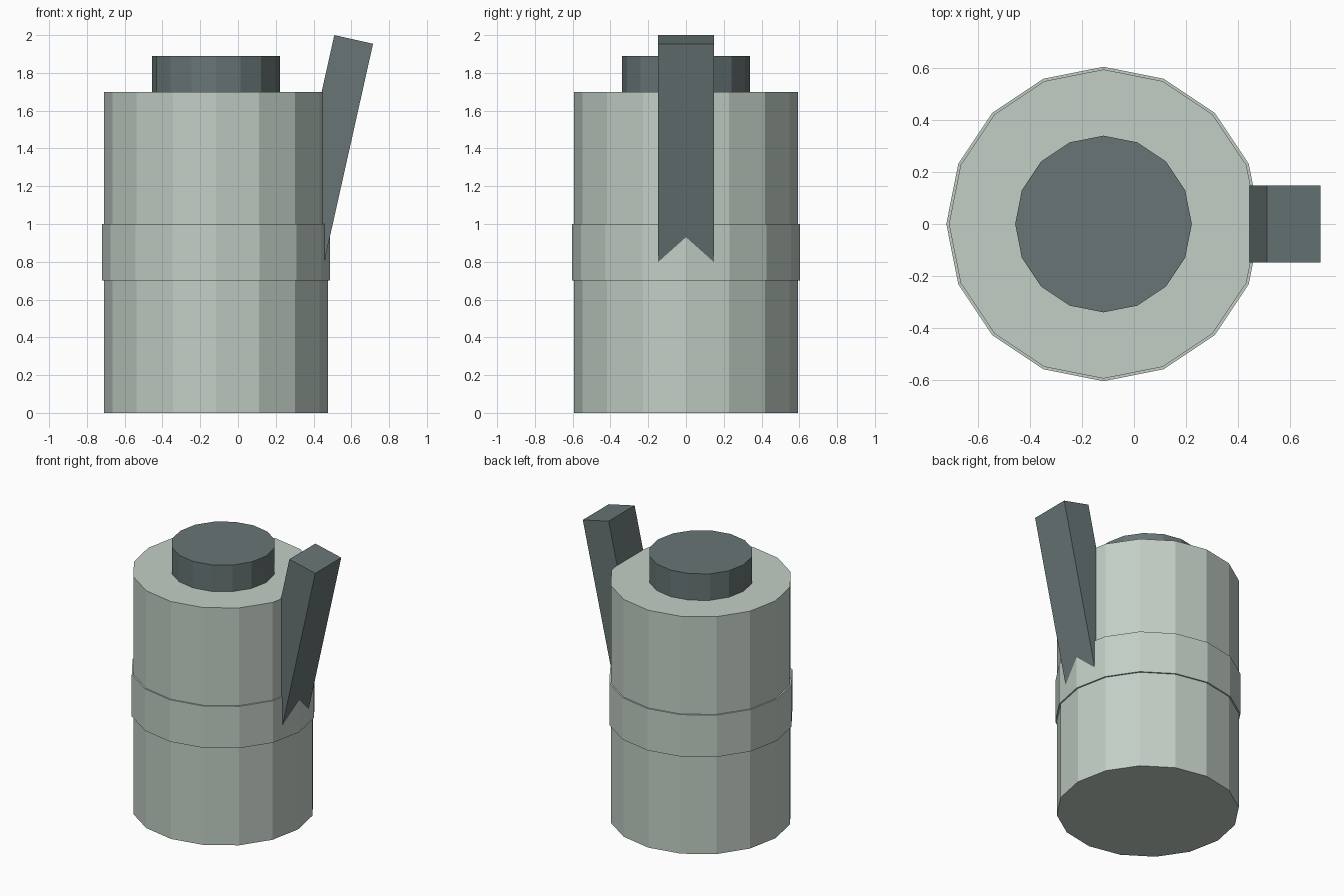
import bpy, bmesh, math
from mathutils import Matrix, Vector

if "Cube" in bpy.data.objects:
    bpy.data.objects.remove(bpy.data.objects["Cube"])

AXIS_X = -0.117   # centre line of the canister
SIDES = 16


def material(name, rgb):
    m = bpy.data.materials.new(name)
    m.diffuse_color = (*rgb, 1.0)
    m.use_nodes = True
    m.node_tree.nodes["Principled BSDF"].inputs["Base Color"].default_value = m.diffuse_color
    return m


def finish(bm, name, mat):
    bmesh.ops.recalc_face_normals(bm, faces=bm.faces[:])
    mesh = bpy.data.meshes.new(name)
    bm.to_mesh(mesh)
    bm.free()
    mesh.materials.append(mat)
    ob = bpy.data.objects.new(name, mesh)
    bpy.context.collection.objects.link(ob)
    return ob


def turned(name, profile, mat):
    """Closed 16-sided solid from (radius, height) points, bottom to top."""
    bm = bmesh.new()
    rings = []
    for r, z in profile:
        rings.append([bm.verts.new((AXIS_X + r * math.cos(math.tau * i / SIDES),
                                    r * math.sin(math.tau * i / SIDES), z))
                      for i in range(SIDES)])
    for low, high in zip(rings, rings[1:]):
        for i in range(SIDES):
            j = (i + 1) % SIDES
            bm.faces.new((low[i], low[j], high[j], high[i]))
    bm.faces.new(rings[0][::-1])
    bm.faces.new(rings[-1])
    return finish(bm, name, mat)


pale = material("pale grey green", (0.54, 0.62, 0.56))
dark = material("dark slate", (0.138, 0.178, 0.178))

# Canister body with a slightly raised band
R, BAND = 0.593, 0.603
turned("body", [(R, 0), (R, 0.7), (BAND, 0.7), (BAND, 1.0), (R, 1.0), (R, 1.7)], pale)

# Round cap on top
turned("cap", [(0.339, 1.7), (0.339, 1.89)], dark)

# Leaning lever: a box hung from its top edge, lower end sunk into the body
length, depth, width = 1.3, 0.21, 0.294
bm = bmesh.new()
bmesh.ops.create_cube(bm, size=1.0)
bmesh.ops.scale(bm, vec=(depth, width, length), verts=bm.verts[:])
bmesh.ops.translate(bm, vec=Vector((depth / 2, 0, -length / 2)), verts=bm.verts[:])
bmesh.ops.transform(bm, verts=bm.verts[:],
                    matrix=Matrix.Translation((0.51, 0, 2.0)) @ Matrix.Rotation(math.radians(12.6), 4, 'Y'))
finish(bm, "lever", dark)
